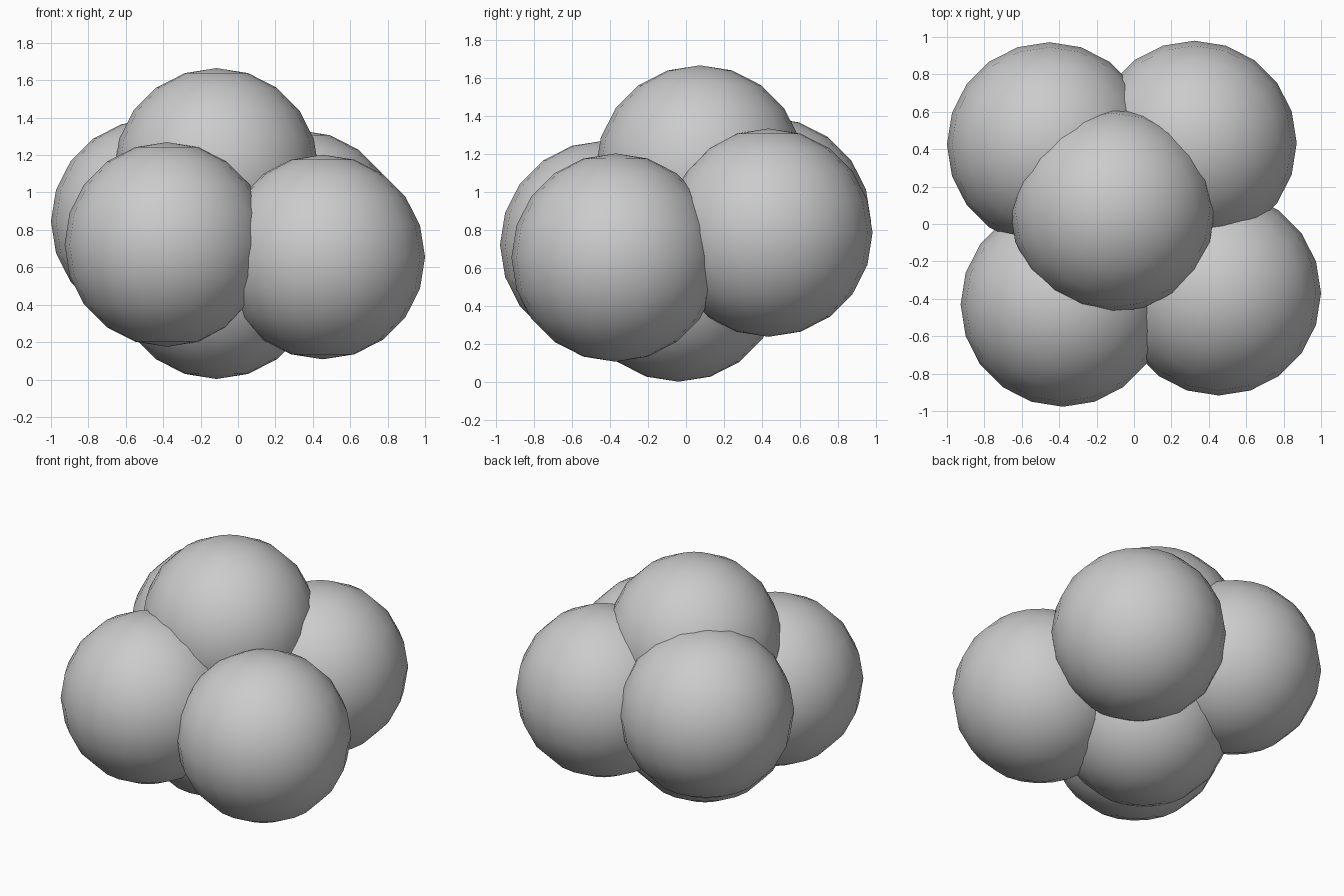
import bpy

if "Cube" in bpy.data.objects:
    bpy.data.objects.remove(bpy.data.objects["Cube"])

R = 0.547

def ball(name, x, y, z):
    bpy.ops.mesh.primitive_uv_sphere_add(segments=20, ring_count=10, radius=R, location=(x, y, z))
    bpy.context.object.name = name
    bpy.ops.object.shade_smooth()

# ring of four balls around the middle
ball("front_left_ball", -0.38, -0.43, 0.722)
ball("front_right_ball", 0.453, -0.37, 0.655)
ball("back_left_ball", -0.453, 0.425, 0.845)
ball("back_right_ball", 0.323, 0.433, 0.786)

# balls above and below the ring
ball("top_ball", -0.115, 0.073, 1.118)
ball("bottom_ball", -0.115, -0.04, 0.55)
